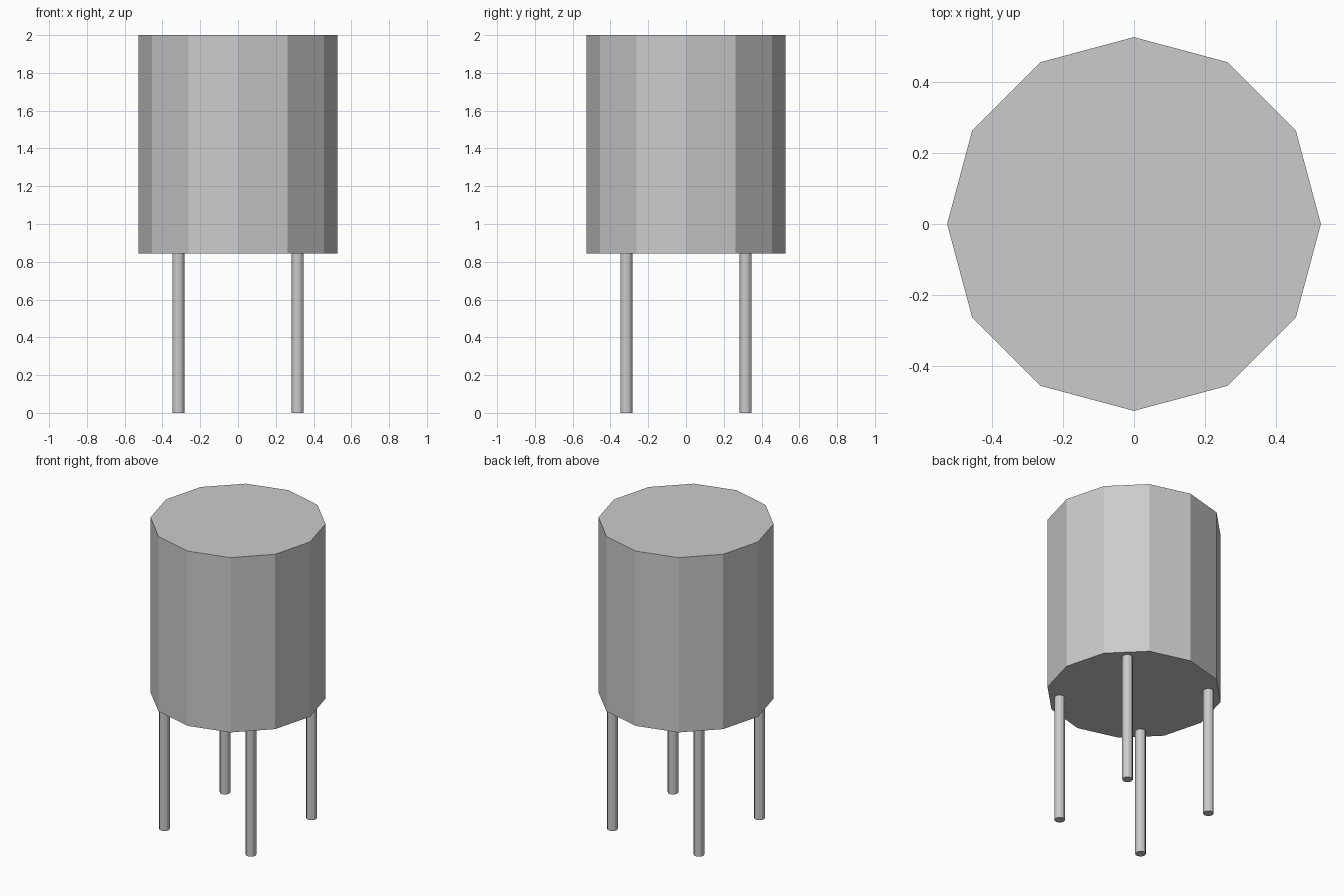
import bpy

if "Cube" in bpy.data.objects:
    bpy.data.objects.remove(bpy.data.objects["Cube"])

BODY_RADIUS, BODY_BOTTOM, TOP = 0.526, 0.845, 2.0
LEG_RADIUS, LEG_OFFSET = 0.032, 0.316


def prism(name, sides, radius, x, y, z0, z1):
    bpy.ops.mesh.primitive_cylinder_add(
        vertices=sides, radius=radius, depth=z1 - z0,
        location=(x, y, (z0 + z1) / 2))
    obj = bpy.context.object
    obj.name = name
    return obj


# Twelve-sided tank body
prism("tank_body", 12, BODY_RADIUS, 0, 0, BODY_BOTTOM, TOP)

# Four slim legs under the body
for y_name, sy in (("front", -1), ("back", 1)):
    for x_name, sx in (("left", -1), ("right", 1)):
        prism(f"{y_name}_{x_name}_leg", 12, LEG_RADIUS,
              sx * LEG_OFFSET, sy * LEG_OFFSET, 0, BODY_BOTTOM)
